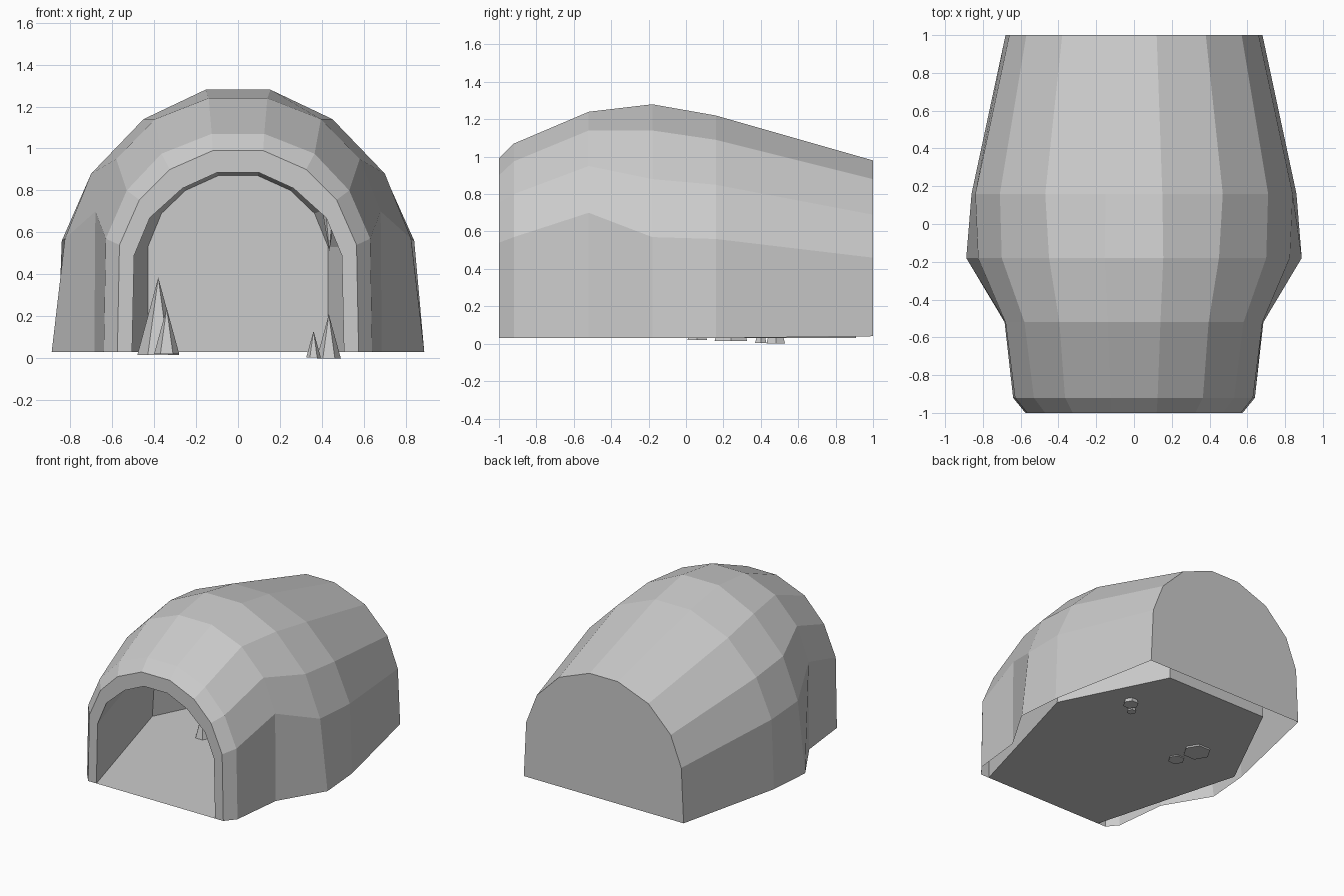
import bpy, bmesh, math

if "Cube" in bpy.data.objects:
    bpy.data.objects.remove(bpy.data.objects["Cube"])

BASE = 0.03


def make_object(name, bm):
    bmesh.ops.recalc_face_normals(bm, faces=bm.faces)
    mesh = bpy.data.meshes.new(name)
    bm.to_mesh(mesh)
    bm.free()
    obj = bpy.data.objects.new(name, mesh)
    bpy.context.collection.objects.link(obj)
    return obj


def arch_ring(bm, y, half):
    """Ten-point arch from a half profile (x, z), base first, mirrored in x."""
    pts = [(-x, z) for x, z in half] + [(x, z) for x, z in reversed(half)]
    return [bm.verts.new((x, y, z)) for x, z in pts]


# Cave shell: outer arches back to front, then round the rim and inside to the back
outer = [
    (1.00, [(.68, .04), (.66, .46), (.57, .69), (.38, .88), (.12, .98)]),
    (0.16, [(.86, BASE), (.84, .56), (.71, .85), (.47, 1.09), (.15, 1.22)]),
    (-0.18, [(.888, BASE), (.825, .57), (.70, .88), (.45, 1.14), (.155, 1.28)]),
    (-0.52, [(.685, BASE), (.68, .70), (.58, .95), (.395, 1.14), (.14, 1.24)]),
    (-0.92, [(.64, BASE), (.63, .57), (.53, .80), (.365, .975), (.125, 1.07)]),
    (-1.00, [(.575, BASE), (.565, .54), (.47, .755), (.325, .90), (.12, .99)]),
]
inner = [
    (-1.00, [(.505, BASE), (.495, .49), (.42, .67), (.265, .81), (.10, .885)]),
    (0.13, [(.82, BASE), (.79, .53), (.66, .81), (.43, 1.03), (.14, 1.16)]),
    (0.91, [(.43, BASE), (.43, .53), (.365, .69), (.25, .80), (.095, .87)]),
]
bm = bmesh.new()
rings = [arch_ring(bm, y, half) for y, half in outer + inner]
for a, b in zip(rings, rings[1:]):
    for i in range(len(a) - 1):
        bm.faces.new((a[i], a[i + 1], b[i + 1], b[i]))
bm.faces.new(rings[0])     # outside back wall
bm.faces.new(rings[-1])    # inside back wall
make_object("cave_shell", bm)

# Floor follows the feet of the inner wall
bm = bmesh.new()
left = [(-half[0][0], y) for y, half in inner]
outline = left + [(-x, y) for x, y in reversed(left)]
floor_face = bm.faces.new([bm.verts.new((x, y, BASE)) for x, y in reversed(outline)])
floor_face.normal_update()
if floor_face.normal.z < 0:
    floor_face.normal_flip()
mesh = bpy.data.meshes.new("cave_floor")
bm.to_mesh(mesh)
bm.free()
bpy.context.collection.objects.link(bpy.data.objects.new("cave_floor", mesh))


# Pointed rocks: six-sided cones between a base height and a tip height
def spike(name, x, y, base, tip, radius):
    bm = bmesh.new()
    ring = [bm.verts.new((x + radius * math.cos(i * math.pi / 3),
                          y + radius * math.sin(i * math.pi / 3), base))
            for i in range(6)]
    top = bm.verts.new((x, y, tip))
    bm.faces.new(ring)
    for i in range(6):
        bm.faces.new((ring[i], ring[(i + 1) % 6], top))
    make_object(name, bm)


spike("stalagmite_large_left", -.38, .24, .015, .385, .10)
spike("stalagmite_small_left", -.34, .06, .02, .24, .06)
spike("stalagmite_large_right", .433, .48, 0, .21, .057)
spike("stalagmite_small_right", .36, .40, .003, .13, .035)
spike("stalactite", .435, .35, .86, .51, .06)
